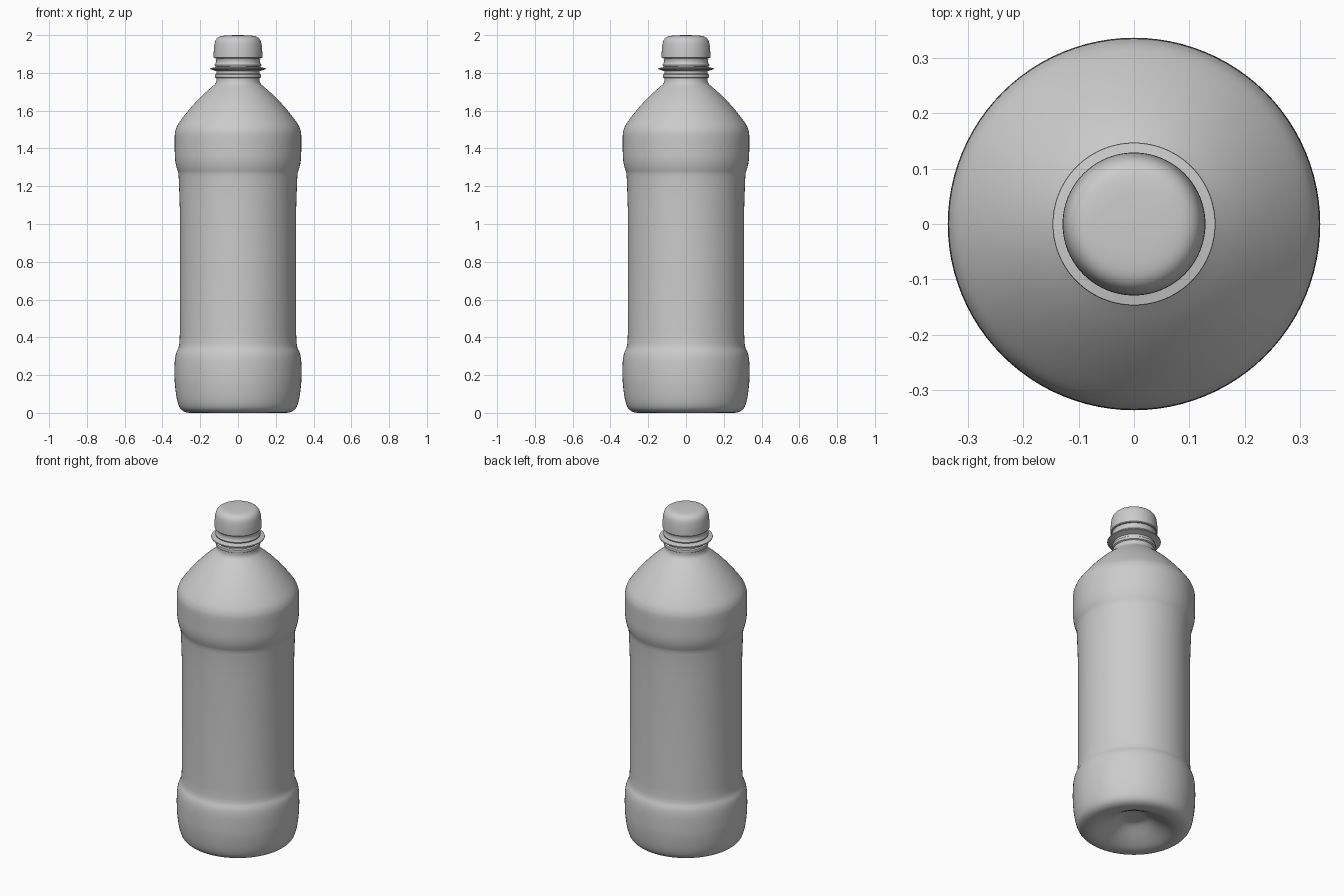
import bpy, bmesh, math

if "Cube" in bpy.data.objects:
    bpy.data.objects.remove(bpy.data.objects["Cube"])

SEG = 96


def catmull(pts, n):
    """Smooth curve through a short list of (radius, height) points."""
    out = []
    for i in range(len(pts) - 1):
        p = [pts[max(i - 1, 0)], pts[i], pts[i + 1], pts[min(i + 2, len(pts) - 1)]]
        for k in range(n):
            t = k / n
            out.append(tuple(max(0.0, 0.5 * (2 * b + (c - a) * t + (2 * a - 5 * b + 4 * c - d) * t * t
                             + (3 * b - a - 3 * c + d) * t ** 3)) for a, b, c, d in zip(*p)))
    out.append(pts[-1])
    return out


def lathe(name, profile, angle=35):
    """Spin a profile around z; points with zero radius become poles."""
    bm = bmesh.new()
    rings = []
    for r, z in profile:
        if r < 1e-5:
            rings.append([bm.verts.new((0, 0, z))])
        else:
            rings.append([bm.verts.new((r * math.cos(2 * math.pi * i / SEG),
                                        r * math.sin(2 * math.pi * i / SEG), z)) for i in range(SEG)])
    for a, b in zip(rings, rings[1:]):
        for i in range(SEG):
            j = (i + 1) % SEG
            if len(a) == 1:
                bm.faces.new((a[0], b[j], b[i]))
            elif len(b) == 1:
                bm.faces.new((a[i], a[j], b[0]))
            else:
                bm.faces.new((a[i], a[j], b[j], b[i]))
    bmesh.ops.recalc_face_normals(bm, faces=bm.faces)
    me = bpy.data.meshes.new(name)
    bm.to_mesh(me)
    bm.free()
    ob = bpy.data.objects.new(name, me)
    bpy.context.collection.objects.link(ob)
    bpy.context.view_layer.objects.active = ob
    ob.select_set(True)
    bpy.ops.object.shade_smooth_by_angle(angle=math.radians(angle))
    ob.select_set(False)
    return ob


# Bottle: hollow base, foot bulge, label recess, upper band, shoulder
base = catmull([(0, .085), (.05, .083), (.085, .073), (.15, .035), (.21, .006), (.25, 0),
                (.285, .007), (.31, .03), (.325, .08), (.334, .15), (.336, .2),
                (.335, .27), (.328, .315), (.315, .345), (.31, .37)], 3)
label = [(.308, .42), (.308, 1.08), (.311, 1.17), (.314, 1.25), (.316, 1.272)]
upper = catmull([(.319, 1.28), (.328, 1.31), (.334, 1.35), (.335, 1.41), (.335, 1.47),
                 (.33, 1.5), (.313, 1.535), (.255, 1.61), (.195, 1.675), (.145, 1.72),
                 (.12, 1.743), (.114, 1.76)], 3)
# Neck with bead and mouth running up inside the cap
neck = [(.114, 1.772), (.121, 1.776), (.123, 1.784), (.121, 1.792), (.114, 1.797),
        (.114, 1.81), (.113, 1.95), (.1, 1.95)]
lathe("bottle_body", base + label + upper + neck)

# Thin support flange
lathe("neck_flange", [(.112, 1.808), (.125, 1.813), (.146, 1.819), (.147, 1.822),
                      (.146, 1.825), (.125, 1.829), (.112, 1.832)])

# Tamper ring under the cap
lathe("tamper_ring", [(.112, 1.834), (.122, 1.835), (.124, 1.842), (.118, 1.852),
                      (.117, 1.868), (.121, 1.876), (.112, 1.878)])

# Screw cap with rounded crown
crown = catmull([(.129, 1.89), (.128, 1.92), (.124, 1.955), (.116, 1.977),
                 (.1, 1.991), (.075, 1.997), (.04, 1.999), (0, 2.0)], 3)
lathe("screw_cap", [(.112, 1.878), (.126, 1.878), (.129, 1.882)] + crown)
